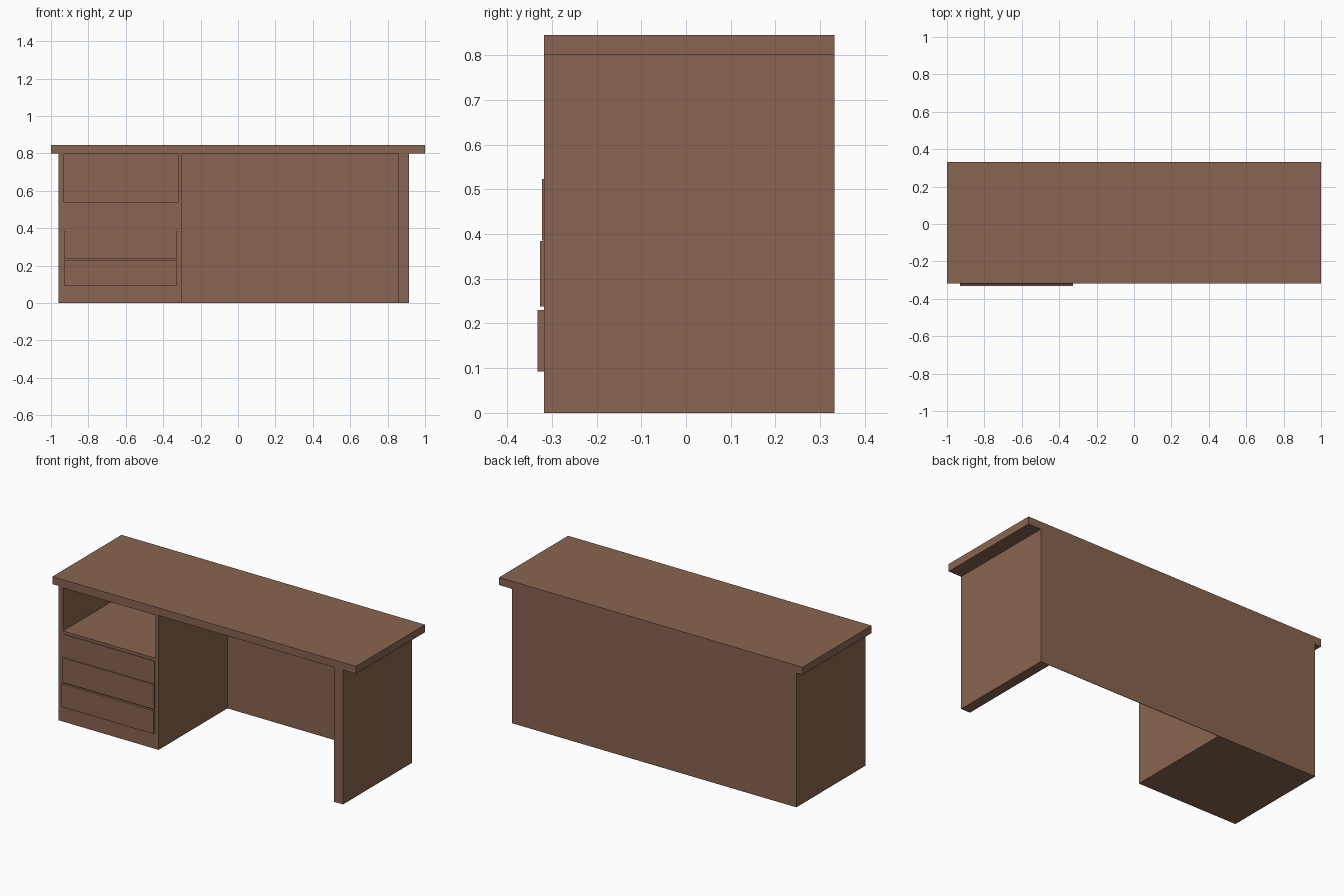
import bpy

if "Cube" in bpy.data.objects:
    bpy.data.objects.remove(bpy.data.objects["Cube"])

wood = bpy.data.materials.new("brown_wood")
wood.diffuse_color = (0.25, 0.13, 0.08, 1)
wood.use_nodes = True
wood.node_tree.nodes["Principled BSDF"].inputs["Base Color"].default_value = wood.diffuse_color


def box(name, x, y, z):
    """Flat-sided box from (min, max) ranges on each axis."""
    bpy.ops.mesh.primitive_cube_add(size=1)
    ob = bpy.context.object
    ob.name = name
    for v in ob.data.vertices:
        v.co = [r[0] + (c + 0.5) * (r[1] - r[0]) for c, r in zip(v.co, (x, y, z))]
    ob.data.materials.append(wood)
    return ob


FRONT, BACK = -0.318, 0.332
TOP = 0.80
depth = (FRONT, BACK)

# Desk top, right leg panel and thin back panel
box("desk_top", (-1, 1), depth, (TOP, 0.845))
box("leg_panel", (0.855, 0.915), depth, (0, TOP))
box("back_panel", (-0.30, 0.855), (BACK - 0.003, BACK), (0, TOP))

# Drawer cabinet with an open shelf cut into its upper front
cabinet = box("drawer_cabinet", (-0.96, -0.30), depth, (0, TOP))
cutter = box("shelf_cutter", (-0.93, -0.32), (FRONT - 0.1, 0.30), (0.54, 0.796))
cut = cabinet.modifiers.new("open_shelf", 'BOOLEAN')
cut.operation = 'DIFFERENCE'
cut.solver = 'EXACT'
cut.object = cutter
cutter.hide_render = True
cutter.hide_set(True)

# Three drawer fronts, each lower one standing out a little further
for i, (low, high, out) in enumerate([(0.386, 0.523, 0.004),
                                      (0.238, 0.385, 0.009),
                                      (0.093, 0.230, 0.014)]):
    box(f"drawer_front_{i + 1}", (-0.93, -0.325), (FRONT - out, FRONT + 0.01), (low, high))
